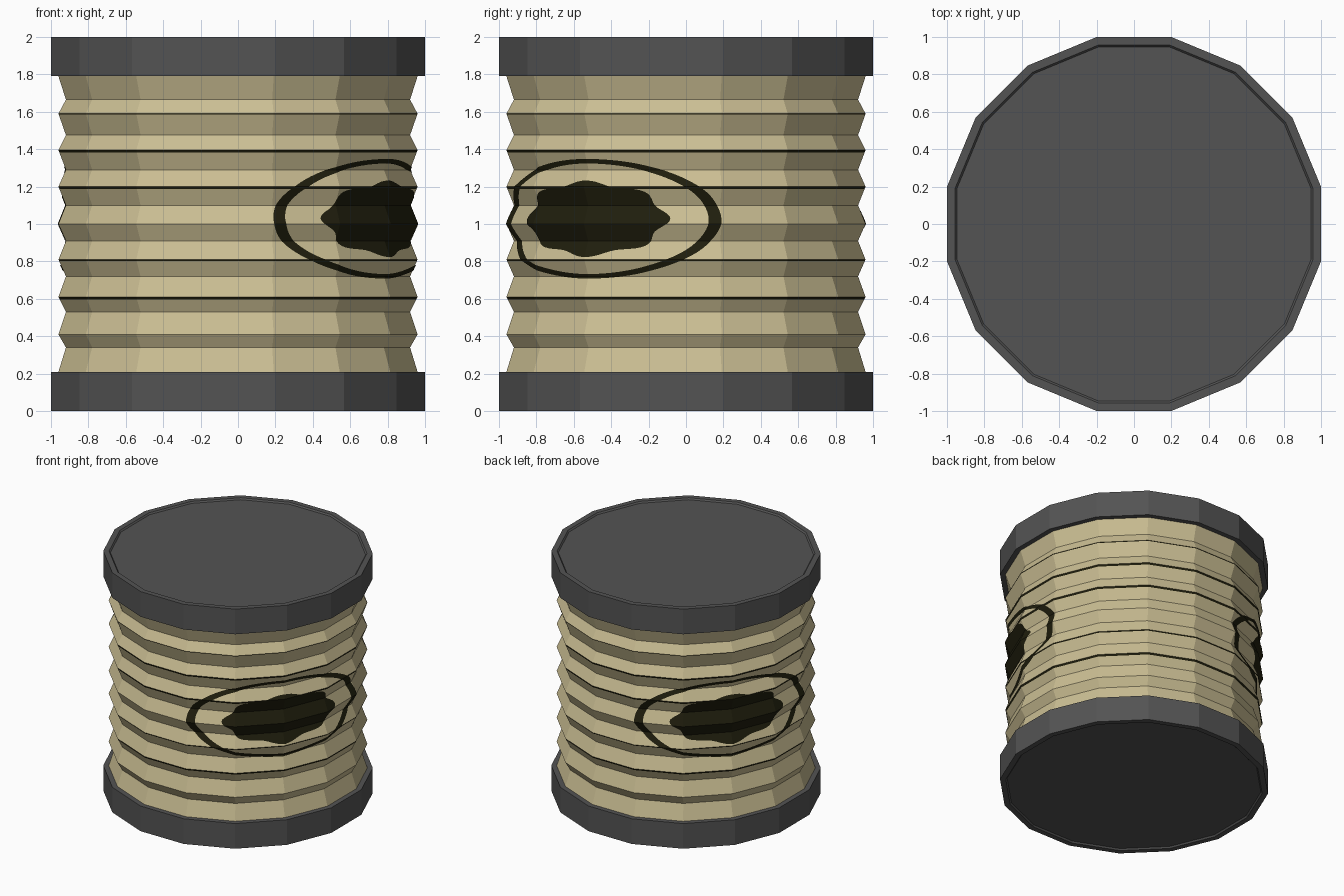
import bpy, bmesh, math

if "Cube" in bpy.data.objects:
    bpy.data.objects.remove(bpy.data.objects["Cube"])

N = 16                       # sides, with flats facing the axes
STEP = 2 * math.pi / N


def material(name, rgb):
    m = bpy.data.materials.new(name)
    m.diffuse_color = (*rgb, 1)
    m.use_nodes = True
    m.node_tree.nodes["Principled BSDF"].inputs["Base Color"].default_value = m.diffuse_color
    return m


TAN = material("tan", (0.60, 0.52, 0.295))
GREY = material("dark grey", (0.088, 0.088, 0.088))
BLACK = material("olive black", (0.014, 0.013, 0.004))


def on_panel(u, apothem):
    """Point on the flat-sided outline; u counts panels from the front towards +x."""
    i = math.floor(u + 0.5)
    t = 2 * (u - i) * math.tan(STEP / 2) * apothem / 2 * 1.0
    # walk along the panel from its middle
    a = i * STEP
    return (apothem * math.sin(a) + t * math.cos(a),
            -apothem * math.cos(a) + t * math.sin(a))


def on_outline(u, apothem):
    i = math.floor(u + 0.5)
    t = 2 * (u - i) * math.tan(STEP / 2) * apothem
    a = i * STEP
    return (apothem * math.sin(a) + t * math.cos(a),
            -apothem * math.cos(a) + t * math.sin(a))


def finish(name, bm, mats):
    me = bpy.data.meshes.new(name)
    bm.to_mesh(me)
    bm.free()
    for m in mats:
        me.materials.append(m)
    ob = bpy.data.objects.new(name, me)
    bpy.context.collection.objects.link(ob)
    return ob


def lathe(name, profile, mats, capped=False, rule=None):
    """Spin (apothem, z) points, listed bottom to top, into a 16-sided shell."""
    bm = bmesh.new()
    k = 1 / math.cos(STEP / 2)
    rings = [[bm.verts.new((r * k * math.cos((j + .5) * STEP),
                            r * k * math.sin((j + .5) * STEP), z))
              for j in range(N)] for r, z in profile]
    for a, b in zip(rings, rings[1:]):
        for j in range(N):
            n = (j + 1) % N
            f = bm.faces.new((a[j], a[n], b[n], b[j]))
            if rule:
                f.material_index = rule(f.calc_center_median())
    if capped:
        bm.faces.new(rings[0][::-1])
        bm.faces.new(rings[-1])
    return finish(name, bm, mats)


# Corrugated body profile: ridges at 0.96, valleys at 0.92
RIDGES = [0.21, 0.41, 0.61, 0.81, 1.0, 1.2, 1.395, 1.59, 1.79]
VALLEYS = [0.34, 0.53, 0.72, 0.91, 1.1, 1.29, 1.475, 1.665]
WAVE = sorted([(z, 0.96) for z in RIDGES] + [(z, 0.92) for z in VALLEYS])


def wave_radius(z):
    for (z0, r0), (z1, r1) in zip(WAVE, WAVE[1:]):
        if z0 <= z <= z1:
            return r0 + (r1 - r0) * (z - z0) / (z1 - z0)
    return 0.96


# Thin dark bands just under some ridges: ridge height -> band height
BANDS = {0.61: 0.014, 0.81: 0.008, 1.2: 0.014, 1.395: 0.014, 1.59: 0.005}


def in_band(c):
    return int(any(z - h < c.z < z for z, h in BANDS.items()))


levels = sorted([z for z, r in WAVE] + [z - h for z, h in BANDS.items()])
lathe("ribbed_body", [(wave_radius(z), z) for z in levels], [TAN, BLACK], rule=in_band)

# End caps with a shallow recess inside the rim
lathe("top_cap", [(0.9, 1.79), (1, 1.79), (1, 2), (0.957, 2), (0.947, 1.988)], [GREY], True)
lathe("bottom_cap", [(0.947, 0.012), (0.957, 0), (1, 0), (1, 0.21), (0.9, 0.21)], [GREY], True)


def decal(name, centre_u, inner, outer, segments=96):
    """Flat shape in (panel, height) space, cut along the folds, wrapped on the body."""
    bm = bmesh.new()
    half_u, half_z, mid_z = 2.0, 0.32, 1.028

    def loop(radius):
        pts = []
        for s in range(segments):
            p = 2 * math.pi * s / segments
            r = radius(p)
            pts.append(bm.verts.new((centre_u + half_u * r * math.cos(p), 0,
                                     mid_z + half_z * r * math.sin(p))))
        return pts
    out = loop(outer)
    inn = loop(inner) if inner else None
    hub = None if inner else bm.verts.new((centre_u, 0, mid_z))
    for s in range(segments):
        n = (s + 1) % segments
        bm.faces.new((out[s], out[n], inn[n], inn[s]) if inner else (out[s], out[n], hub))
    cuts = [((math.floor(centre_u) + k + .5, 0, 0), (1, 0, 0)) for k in range(-3, 4)]
    cuts += [((0, 0, z), (0, 0, 1)) for z, r in WAVE]
    for co, no in cuts:
        bmesh.ops.bisect_plane(bm, geom=bm.verts[:] + bm.edges[:] + bm.faces[:],
                               plane_co=co, plane_no=no, dist=1e-5)
    bmesh.ops.recalc_face_normals(bm, faces=bm.faces[:])
    for f in bm.faces:
        if f.normal.y > 0:
            f.normal_flip()
    for v in bm.verts:
        v.co.x, v.co.y = on_outline(v.co.x, wave_radius(v.co.z) + 0.004)
    finish(name, bm, [BLACK])


# Ringed blot on two opposite sides
for side, u in (("right", 2.5), ("left", 10.5)):
    decal(side + "_ring", u, lambda p: 0.925 - 0.015 * abs(math.cos(p)), lambda p: 1.0)
    decal(side + "_blot", u, None,
          lambda p: 0.605 + 0.035 * math.cos(8 * p))
